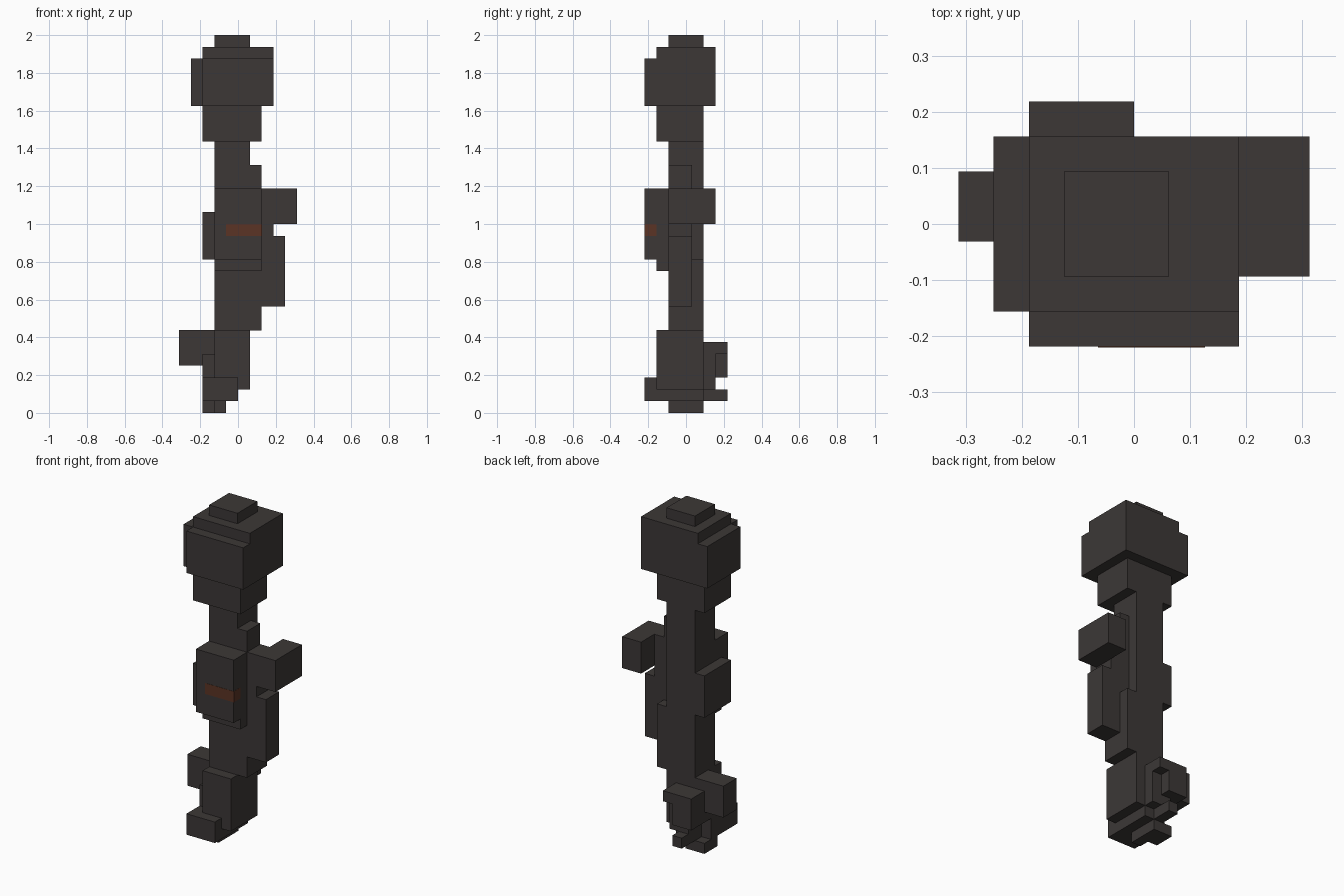
import bpy, bmesh

if "Cube" in bpy.data.objects:
    bpy.data.objects.remove(bpy.data.objects["Cube"])

U = 1 / 16  # size of one block


def material(name, rgb):
    m = bpy.data.materials.new(name)
    m.diffuse_color = (*rgb, 1)
    m.use_nodes = True
    m.node_tree.nodes["Principled BSDF"].inputs["Base Color"].default_value = m.diffuse_color
    return m


STONE = material("charcoal", (0.045, 0.039, 0.037))
RUST = material("rust brown", (0.105, 0.034, 0.018))


def part(name, boxes, mat=STONE, grow=0.0):
    """One object from boxes given as (x0, x1, y0, y1, z0, z1) in blocks."""
    bm = bmesh.new()
    for x0, x1, y0, y1, z0, z1 in boxes:
        verts = bmesh.ops.create_cube(bm, size=1)["verts"]
        for v in verts:
            v.co.x = (x1 + grow if v.co.x > 0 else x0 - grow) * U
            v.co.y = (y1 + grow if v.co.y > 0 else y0 - grow) * U
            v.co.z = (z1 + grow if v.co.z > 0 else z0 - grow) * U
    mesh = bpy.data.meshes.new(name)
    bm.to_mesh(mesh)
    bm.free()
    mesh.materials.append(mat)
    bpy.context.collection.objects.link(bpy.data.objects.new(name, mesh))


# Head block with stepped sides and a cap
part("cap", [(-2, 1, -1.5, 1.5, 31, 32)])
part("head", [(-3, 3, -2.5, 2.5, 26, 31),
              (-4, -3, -2.5, 2.5, 26, 30),
              (-3, 3, -3.5, -2.5, 26, 30)])
part("collar", [(-3, 2, -2.5, 1.5, 23, 26)])

# Central column with its thicker right side
part("column", [(-2, 1, -1.5, 1.5, 7, 23)])
part("column_side", [(1, 2, -1.5, 0.5, 13, 21),
                     (1, 2, -1.5, 1.5, 7, 13)])

# Chest slab with coloured stripe, and left lump
part("chest", [(-2, 2, -3.5, -2.5, 13, 19),
               (-2, 2, -2.5, -1.5, 12, 19)])
part("chest_stripe", [(-1, 2, -3.5, -2.5, 15, 16)], RUST, 0.02)
part("left_lump", [(-3, -2, -2.5, 1.5, 13, 17)])

# Bent branch and block below it on the right
part("right_branch", [(2, 3, -1.5, 0.5, 15, 19),
                      (3, 5, -1.5, 2.5, 16, 19)])
part("right_block", [(2, 4, -1.5, 0.5, 9, 15)])

# Base with branch on the left
part("base", [(-2, 1, -2.5, 1.5, 2, 7)])
part("left_branch", [(-5, -2, -0.5, 1.5, 4, 7),
                     (-3, -2, -1.5, 1.5, 3, 5)])

# Rear block and its stub
part("rear_block", [(-3, 0, 1.5, 2.5, 3, 6),
                    (-3, 0, 2.5, 3.5, 5, 6),
                    (-3, -1, 2.5, 3.5, 3, 5),
                    (-2, 0, 1.5, 2.5, 2, 3)])
part("rear_stub", [(-2, -1, 1.5, 3.5, 1, 2)])

# Toe, sole and foot
part("toe", [(-3, 0, -3.5, -2.5, 1, 3),
             (-3, -2, -2.5, -1.5, 1, 3)])
part("sole", [(-2, 0, -2.5, 1.5, 1, 2),
              (-3, -2, -1.5, 0.5, 1, 3)])
part("foot", [(-2, -1, -1.5, 1.5, 0, 1),
              (-3, -2, -0.5, 1.5, 0, 1)])
